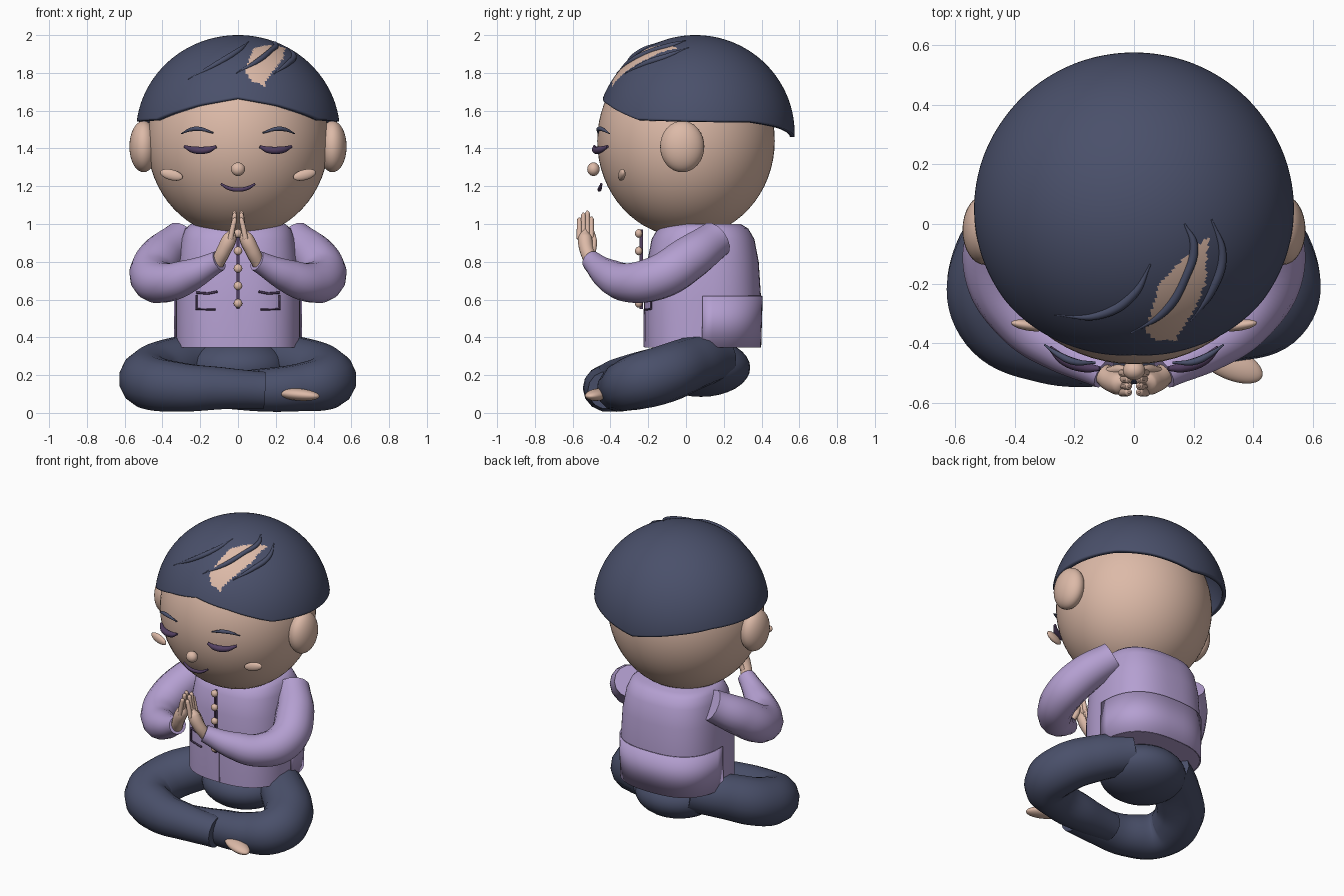
import bpy, bmesh, math
from mathutils import Euler

cube = bpy.data.objects.get("Cube")
if cube:
    bpy.data.objects.remove(cube, do_unlink=True)


def material(name, rgb):
    m = bpy.data.materials.new(name)
    m.use_nodes = True
    m.diffuse_color = (*rgb, 1)
    m.node_tree.nodes["Principled BSDF"].inputs["Base Color"].default_value = (*rgb, 1)
    return m


SKIN = material("skin", (0.72, 0.49, 0.39))
NAVY = material("navy", (0.068, 0.08, 0.145))
LILAC = material("lilac", (0.46, 0.35, 0.64))
PLUM = material("dark_plum", (0.085, 0.05, 0.12))


def add(name, mesh, mat, angle=50):
    ob = bpy.data.objects.new(name, mesh)
    bpy.context.collection.objects.link(ob)
    mesh.materials.clear()
    mesh.materials.append(mat)
    bpy.ops.object.select_all(action="DESELECT")
    ob.select_set(True)
    bpy.context.view_layer.objects.active = ob
    bpy.ops.object.shade_smooth_by_angle(angle=math.radians(angle))
    return ob


def from_bmesh(name, bm, mat):
    bmesh.ops.recalc_face_normals(bm, faces=bm.faces)
    mesh = bpy.data.meshes.new(name)
    bm.to_mesh(mesh)
    bm.free()
    return add(name, mesh, mat)


def ellipsoid(name, loc, radii, mat, rot=(0, 0, 0), seg=32):
    bm = bmesh.new()
    bmesh.ops.create_uvsphere(bm, u_segments=seg, v_segments=seg // 2, radius=1)
    ob = from_bmesh(name, bm, mat)
    ob.location, ob.scale, ob.rotation_euler = loc, radii, Euler(rot)
    return ob


def box(name, loc, size, mat):
    bm = bmesh.new()
    bmesh.ops.create_cube(bm, size=1)
    ob = from_bmesh(name, bm, mat)
    ob.location, ob.scale = loc, size
    return ob


def tube(name, points, mat, side=1, handle="AUTO", res=5):
    """Capped tube through (x, y, z, radius) points, flipped in x by side."""
    cu = bpy.data.curves.new(name, "CURVE")
    cu.dimensions = "3D"
    cu.bevel_depth, cu.bevel_resolution = 1, res
    cu.use_fill_caps, cu.resolution_u = True, 10
    sp = cu.splines.new("BEZIER")
    sp.radius_interpolation = "CARDINAL"
    sp.bezier_points.add(len(points) - 1)
    for bp, (x, y, z, r) in zip(sp.bezier_points, points):
        bp.co, bp.radius = (x * side, y, z), r
        bp.handle_left_type = bp.handle_right_type = handle
    tmp = bpy.data.objects.new("tmp", cu)
    bpy.context.collection.objects.link(tmp)
    deps = bpy.context.evaluated_depsgraph_get()
    mesh = bpy.data.meshes.new_from_object(tmp.evaluated_get(deps))
    bpy.data.objects.remove(tmp, do_unlink=True)
    mesh.name = name
    return add(name, mesh, mat)


def loft(name, rings, mat, grow=0.0, keep_y=None, n=64, power=2 / 2.6):
    """Stack of rounded-box rings given as (z, rx, ry, centre y)."""
    bm = bmesh.new()
    loops = []
    for z, rx, ry, cy in rings:
        loop = []
        for i in range(n):
            c, s = math.cos(math.tau * i / n), math.sin(math.tau * i / n)
            loop.append(bm.verts.new((math.copysign(abs(c) ** power, c) * (rx + grow),
                                      cy + math.copysign(abs(s) ** power, s) * (ry + grow), z)))
        loops.append(loop)
    for a, b in zip(loops, loops[1:]):
        for i in range(n):
            j = (i + 1) % n
            bm.faces.new((a[i], a[j], b[j], b[i]))
    if keep_y is None:
        bm.faces.new(loops[0])
        bm.faces.new(loops[-1])
    else:
        bmesh.ops.delete(bm, geom=[v for v in bm.verts if v.co.y < keep_y], context="VERTS")
    return from_bmesh(name, bm, mat)


def lerp(table, x, col=1):
    for a, b in zip(table, table[1:]):
        if x <= b[0]:
            t = max(0, (x - a[0]) / (b[0] - a[0]))
            return a[col] + (b[col] - a[col]) * t
    return table[-1][col]


# Head, ears, nose
ellipsoid("head", (0, 0, 1.44), (0.48, 0.47, 0.51), SKIN, seg=64)
ellipsoid("nose", (0, -0.49, 1.29), (0.037, 0.033, 0.036), SKIN)

# Hair cap with a wavy rim and a bare streak
CY, CZ, RX, RY, RZ = 0.05, 1.48, 0.54, 0.525, 0.52
RIM = [(0, 1.668), (24, 1.63), (40, 1.59), (54, 1.552), (90, 1.543),
       (125, 1.54), (150, 1.51), (180, 1.46)]
STREAK = [(-0.39, 0.07, 0.14), (-0.36, 0.04, 0.155), (-0.29, 0.06, 0.2),
          (-0.2, 0.085, 0.24), (-0.1, 0.18, 0.245), (-0.05, 0.24, 0.25)]
bm = bmesh.new()
bmesh.ops.create_grid(bm, x_segments=200, y_segments=70, size=1)
for v in bm.verts:
    phi, s = math.pi * v.co.x, (v.co.y + 1) / 2
    rim = lerp(RIM, abs(math.degrees(phi)))
    th = s * math.acos((rim - CZ) / RZ)
    v.co = (RX * math.sin(th) * math.sin(phi), CY - RY * math.sin(th) * math.cos(phi),
            CZ + RZ * math.cos(th))
bmesh.ops.remove_doubles(bm, verts=bm.verts, dist=0.0003)
hair = from_bmesh("hair", bm, NAVY)
hair.data.materials.append(SKIN)
for p in hair.data.polygons:
    x, y, z = p.center
    if -0.39 < y < -0.05 and lerp(STREAK, y, 1) < x < lerp(STREAK, y, 2):
        p.material_index = 1
rim_mod = hair.modifiers.new("thickness", "SOLIDIFY")
rim_mod.thickness, rim_mod.offset = 0.025, -1

# Raised hair strands lying on the cap
strands = [[(-0.01, -0.365), (0.105, -0.29), (0.17, -0.185), (0.2, -0.07), (0.17, 0.0)],
           [(0.19, -0.325), (0.262, -0.22), (0.296, -0.1), (0.26, 0.015)],
           [(-0.265, -0.305), (-0.115, -0.305), (0.0, -0.235), (0.055, -0.135)]]
for path in strands:
    pts = []
    for i, (x, y) in enumerate(path):
        z = CZ + RZ * math.sqrt(1 - (x / RX) ** 2 - ((y - CY) / RY) ** 2)
        pts.append((x, y, z, 0.003 if i in (0, len(path) - 1) else 0.014))
    tube("hair_strand", pts, NAVY)

# Mouth
tube("mouth", [(-0.09, -0.448, 1.212, 0.006), (-0.05, -0.455, 1.19, 0.01), (0, -0.458, 1.182, 0.011),
               (0.05, -0.455, 1.19, 0.01), (0.09, -0.448, 1.212, 0.006)], PLUM)

# Shirt body, back panel, front opening and buttons
rings = [(0.345, 0.33, 0.305, 0.085), (0.6, 0.33, 0.31, 0.088), (0.8, 0.32, 0.295, 0.09),
         (0.92, 0.3, 0.272, 0.09), (0.975, 0.28, 0.24, 0.09), (1.0, 0.25, 0.2, 0.09)]
loft("shirt", rings, LILAC)
panel = loft("shirt_back_panel", [rings[0], (0.62, 0.33, 0.31, 0.088)], LILAC, 0.008, 0.05)
panel.modifiers.new("thickness", "SOLIDIFY").thickness = 0.008
box("front_opening", (0, -0.237, 0.76), (0.014, 0.02, 0.42), PLUM)
box("front_flap", (0, -0.221, 0.45), (0.036, 0.009, 0.2), LILAC)
for i in range(5):
    ellipsoid("button", (0, -0.25, 0.58 + 0.0925 * i), (0.023, 0.02, 0.023), SKIN, seg=16)

# Hips
ellipsoid("hips", (0, 0.08, 0.24), (0.27, 0.26, 0.155), NAVY)

# Paired parts
for side, tag in ((1, "left"), (-1, "right")):
    ellipsoid(tag + "_ear", (0.5 * side, -0.02, 1.41), (0.075, 0.117, 0.136), SKIN)
    ellipsoid(tag + "_cheek", (0.352 * side, -0.34, 1.26), (0.062, 0.018, 0.028), SKIN,
              (0, -0.25 * side, 0.15 * side))
    tube(tag + "_brow", [(0.13, -0.465, 1.482, 0.004), (0.2, -0.462, 1.503, 0.011),
                         (0.25, -0.44, 1.5, 0.01), (0.3, -0.405, 1.478, 0.003)], NAVY, side)
    tube(tag + "_closed_eye", [(0.115, -0.485, 1.41, 0.008), (0.16, -0.48, 1.393, 0.018),
                               (0.235, -0.455, 1.393, 0.018), (0.282, -0.415, 1.41, 0.008)], PLUM, side)
    tube(tag + "_pocket", [(0.12, -0.218, 0.547, 0.006), (0.22, -0.186, 0.55, 0.006),
                           (0.22, -0.186, 0.625, 0.006)], PLUM, side, "VECTOR", 2)
    tube(tag + "_pocket_flap", [(0.11, -0.222, 0.642, 0.006), (0.16, -0.21, 0.632, 0.006),
                                (0.22, -0.188, 0.637, 0.006)], PLUM, side, "VECTOR", 2)
    tube(tag + "_sleeve", [(0.3, 0.16, 0.92, 0.1), (0.41, 0.02, 0.82, 0.118), (0.455, -0.14, 0.72, 0.118),
                           (0.38, -0.3, 0.69, 0.105), (0.25, -0.41, 0.73, 0.085),
                           (0.1, -0.5, 0.805, 0.055)], LILAC, side)
    # Hand pressed palm to palm
    tube(tag + "_palm", [(0.11, -0.495, 0.79, 0.035), (0.075, -0.525, 0.86, 0.038),
                         (0.042, -0.535, 0.93, 0.036), (0.03, -0.535, 0.97, 0.012)], SKIN, side)
    for j, tip in enumerate((1.035, 1.06, 1.07, 1.04)):
        y = -0.564 + 0.021 * j
        tube(tag + "_finger", [(0.04, y, 0.92, 0.015), (0.026, y, 0.99, 0.014),
                               (0.018, y, tip - 0.01, 0.012), (0.017, y, tip, 0.004)], SKIN, side, res=3)
    tube(tag + "_thumb", [(0.08, -0.495, 0.85, 0.018), (0.045, -0.488, 0.91, 0.017),
                          (0.022, -0.49, 0.96, 0.006)], SKIN, side, res=3)

# Crossed legs: shared thigh, different shins
thigh = [(0.14, 0.16, 0.3, 0.13), (0.32, 0.03, 0.26, 0.143), (0.46, -0.13, 0.2, 0.152)]
tube("left_leg", thigh + [(0.46, -0.27, 0.16, 0.145), (0.33, -0.335, 0.135, 0.127),
                          (0.1, -0.36, 0.12, 0.112), (-0.12, -0.38, 0.12, 0.095)], NAVY)
tube("right_leg", thigh + [(0.46, -0.3, 0.16, 0.145), (0.3, -0.4, 0.135, 0.132),
                           (0.08, -0.43, 0.13, 0.113), (-0.14, -0.42, 0.12, 0.1)], NAVY, -1)
ellipsoid("right_foot", (0.32, -0.465, 0.097), (0.12, 0.055, 0.032), SKIN, (0, 0.08, -0.42))
ellipsoid("left_foot", (-0.16, -0.38, 0.1), (0.1, 0.05, 0.045), SKIN, (0, 0, 0.1))
